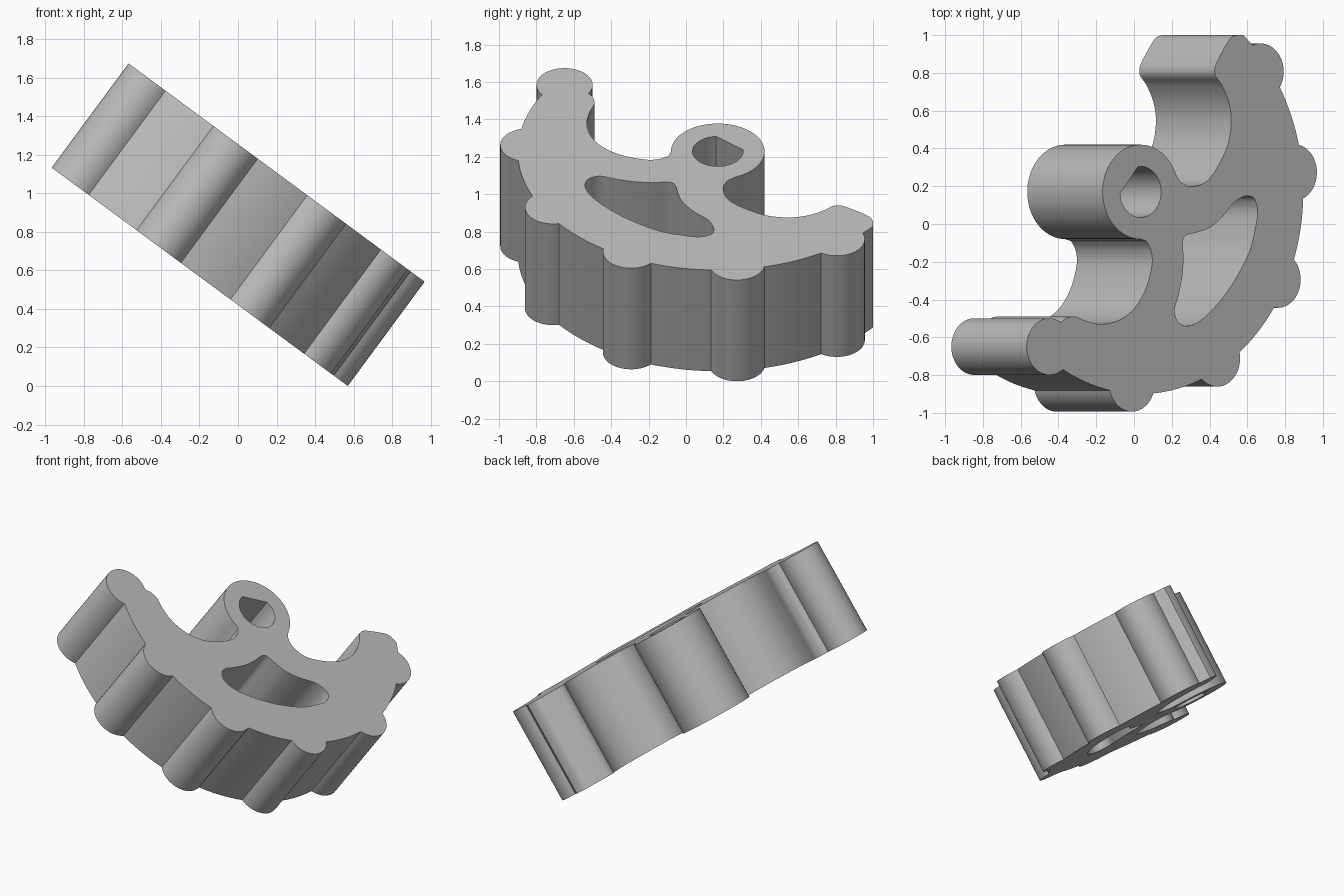
import bpy, bmesh, math
from mathutils import Vector

if "Cube" in bpy.data.objects:
    bpy.data.objects.remove(bpy.data.objects["Cube"], do_unlink=True)

TILT = math.radians(36.4)
SQUASH = math.cos(TILT)
THICK = 0.672
HUB = Vector((0.0435, 0.17))
HUB_R, RIM_R = 0.25, 1.07
LOBE_R, LOBE_D, STEP, LAST = 0.15, 1.015, 33, 38.8


def arc(c, r, a0, a1, n):
    """Points on an arc, angles in degrees."""
    out = []
    for i in range(n + 1):
        a = math.radians(a0 + (a1 - a0) * i / n)
        out.append(c + r * Vector((math.cos(a), math.sin(a))))
    return out


def spline(pts, closed=False, n=5):
    """Smooth curve through plan points, stretched into the tilted plane."""
    p = [Vector((x / SQUASH, y)) for x, y in pts]
    m = len(p)
    get = (lambda i: p[i % m]) if closed else (lambda i: p[min(max(i, 0), m - 1)])
    out = []
    for i in range(m if closed else m - 1):
        a, b, c, d = get(i - 1), get(i), get(i + 1), get(i + 2)
        for k in range(n):
            t = k / n
            out.append(0.5 * (2 * b + (c - a) * t + (2 * a - 5 * b + 4 * c - d) * t * t
                              + (3 * b - a - 3 * c + d) * t ** 3))
    return out if closed else out + [p[-1]]


# Rim with six lobes: where lobe and rim circles meet
half = math.acos((RIM_R**2 + LOBE_D**2 - LOBE_R**2) / (2 * RIM_R * LOBE_D))
lobe_half = math.degrees(math.atan2(RIM_R * math.sin(half), RIM_R * math.cos(half) - LOBE_D))
half = math.degrees(half)
outline = []
for k in range(6):
    axis = LAST - STEP * (5 - k)
    centre = arc(HUB, LOBE_D, axis, axis, 1)[0]
    start = 59 - 360 if k == 0 else axis - lobe_half
    outline += arc(centre, LOBE_R, start, axis + lobe_half, 30 if k == 0 else 18)
    end = 50.9 if k == 5 else axis + STEP - half
    outline += arc(HUB, RIM_R, axis + half, end, 3 if k == 5 else 8)

# Hook tip and upper scoop
outline += spline([(0.55, 1.0), (0.52, 0.99), (0.495, 0.96), (0.44, 0.86), (0.427, 0.815),
                   (0.434, 0.78), (0.465, 0.735), (0.5, 0.65), (0.515, 0.55), (0.5, 0.43),
                   (0.455, 0.325), (0.4, 0.24), (0.35, 0.207), (0.29, 0.2), (0.245, 0.225)])
# Hub
outline += arc(HUB, HUB_R, 22, 270, 48)
# Lower scoop back to the first lobe
outline += spline([(0.065, -0.09), (0.09, -0.14), (0.095, -0.22), (0.06, -0.35), (0.0, -0.45),
                   (-0.08, -0.51), (-0.17, -0.53), (-0.25, -0.515), (-0.31, -0.49),
                   (-0.355, -0.497), (-0.375, -0.512)])

# Curved window between hub and rim
window = spline([(0.64, 0.13), (0.655, 0.07), (0.645, -0.01), (0.61, -0.15), (0.52, -0.32),
                 (0.42, -0.45), (0.34, -0.52), (0.28, -0.54), (0.235, -0.52), (0.215, -0.46),
                 (0.235, -0.38), (0.255, -0.28), (0.262, -0.18), (0.258, -0.1), (0.275, -0.06),
                 (0.33, -0.045), (0.4, -0.02), (0.47, 0.04), (0.53, 0.115), (0.58, 0.145),
                 (0.615, 0.147)], closed=True)
# Shaft hole with one flat side
bore = arc(HUB, 0.135, 184, 457, 36)

# Fill the profile with its holes and extrude it
bm = bmesh.new()
for loop in (outline, window, bore):
    verts = []
    for p in loop:
        if not verts or (verts[-1].co.xy - p).length > 1e-4:
            verts.append(bm.verts.new((p.x, p.y, 0)))
    if (verts[0].co - verts[-1].co).length < 1e-4:
        bm.verts.remove(verts.pop())
    for a, b in zip(verts, verts[1:] + verts[:1]):
        bm.edges.new((a, b))
bmesh.ops.triangle_fill(bm, use_beauty=True, edges=bm.edges[:], normal=(0, 0, 1))
ext = bmesh.ops.extrude_face_region(bm, geom=bm.faces[:], use_keep_orig=True)
bmesh.ops.translate(bm, vec=(0, 0, -THICK),
                    verts=[g for g in ext["geom"] if isinstance(g, bmesh.types.BMVert)])
bmesh.ops.recalc_face_normals(bm, faces=bm.faces[:])
mesh = bpy.data.meshes.new("lobed_sector")
bm.to_mesh(mesh)
bm.free()

sector = bpy.data.objects.new("lobed_sector", mesh)
bpy.context.collection.objects.link(sector)
sector.rotation_euler = (0, TILT, 0)
sector.location = (0, 0, 1.255)

grey = bpy.data.materials.new("plain_grey")
grey.use_nodes = True
colour = (0.5, 0.5, 0.5, 1)
grey.diffuse_color = colour
grey.node_tree.nodes["Principled BSDF"].inputs["Base Color"].default_value = colour
mesh.materials.append(grey)

bpy.context.view_layer.objects.active = sector
sector.select_set(True)
bpy.ops.object.shade_smooth_by_angle(angle=math.radians(25))
